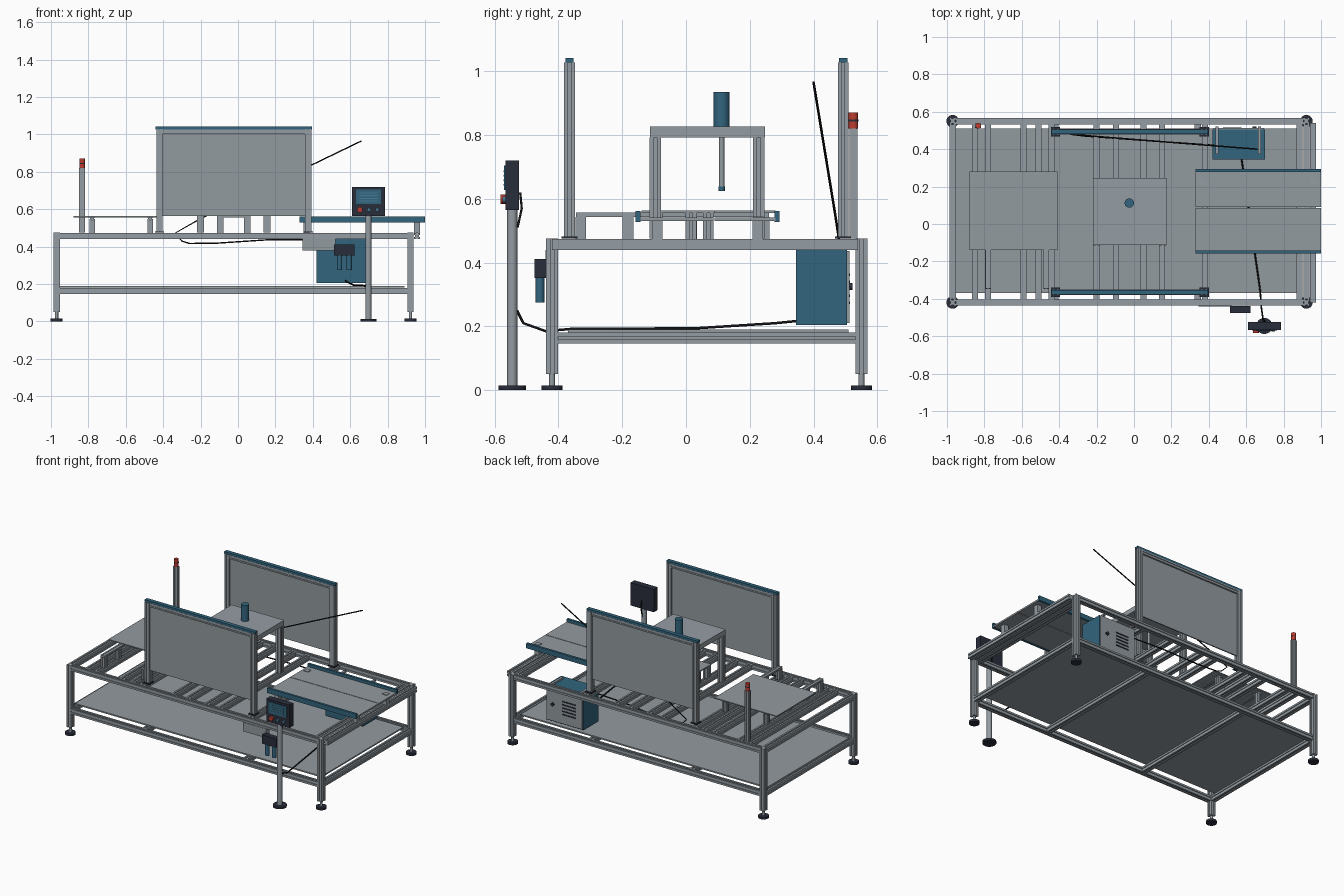
import bpy, bmesh, math
from mathutils import Vector


def material(name, rgb):
    m = bpy.data.materials.new(name)
    m.diffuse_color = (*rgb, 1)
    return m


STEEL = material("aluminium", (0.30, 0.34, 0.37))
SHEET = material("sheet_grey", (0.29, 0.325, 0.35))
BLUE = material("petrol_blue", (0.032, 0.13, 0.21))
DARK = material("dark_slate", (0.022, 0.027, 0.043))
BLACK = material("cable_black", (0.008, 0.008, 0.01))
RED = material("signal_red", (0.5, 0.045, 0.03))
GLASS = material("screen_blue", (0.06, 0.2, 0.3))


def finish(name, bm, mat):
    bmesh.ops.recalc_face_normals(bm, faces=bm.faces)
    me = bpy.data.meshes.new(name)
    bm.to_mesh(me)
    bm.free()
    me.materials.append(mat)
    ob = bpy.data.objects.new(name, me)
    bpy.context.collection.objects.link(ob)
    return ob


def box(name, x0, x1, y0, y1, z0, z1, mat=STEEL):
    bm = bmesh.new()
    bmesh.ops.create_cube(bm, size=1)
    for v in bm.verts:
        v.co = Vector(((x0 + x1) / 2 + v.co.x * (x1 - x0),
                       (y0 + y1) / 2 + v.co.y * (y1 - y0),
                       (z0 + z1) / 2 + v.co.z * (z1 - z0)))
    return finish(name, bm, mat)


def beam(name, axis, a, b, u, v, w=0.034, h=0.034):
    """Slotted extrusion along an axis; u, v are its centre on the other two axes."""
    quarter = [(-.5, -.5), (-.14, -.5), (-.14, -.36), (.14, -.36), (.14, -.5)]
    pts = []
    for k in range(4):
        c, s = round(math.cos(k * math.pi / 2)), round(math.sin(k * math.pi / 2))
        pts += [(p * c - q * s, p * s + q * c) for p, q in quarter]
    bm = bmesh.new()
    ends = []
    for t in (a, b):
        ring = []
        for p, q in pts:
            co = [u + p * w, v + q * h]
            co.insert("xyz".index(axis), t)
            ring.append(bm.verts.new(co))
        bm.faces.new(ring)
        ends.append(ring)
    for i in range(len(pts)):
        j = (i + 1) % len(pts)
        bm.faces.new((ends[0][i], ends[0][j], ends[1][j], ends[1][i]))
    return finish(name, bm, STEEL)


def cylinder(name, x, y, z0, z1, r, mat, along="z"):
    bpy.ops.mesh.primitive_cylinder_add(vertices=28, radius=r, depth=z1 - z0)
    ob = bpy.context.object
    if along == "y":   # z0, z1 then span y, and y is the height
        ob.rotation_euler.x = math.pi / 2
        ob.location = (x, (z0 + z1) / 2, y)
    else:
        ob.location = (x, y, (z0 + z1) / 2)
    ob.name = name
    ob.data.materials.append(mat)
    bpy.ops.object.shade_smooth_by_angle()
    return ob


def cable(name, pts, r=0.004):
    cu = bpy.data.curves.new(name, "CURVE")
    cu.dimensions = "3D"
    cu.bevel_depth = r
    cu.bevel_resolution = 1
    sp = cu.splines.new("POLY")
    sp.points.add(len(pts) - 1)
    for p, co in zip(sp.points, pts):
        p.co = (*co, 1)
    cu.materials.append(BLACK)
    bpy.context.collection.objects.link(bpy.data.objects.new(name, cu))


# main frame: corner posts, feet, upper and lower rails
XL, XR, YF, YB = -0.97, 0.922, -0.42, 0.55
for x in (XL, XR):
    for y in (YF, YB):
        beam("corner_post", "z", 0.05, 0.475, x, y, 0.034, 0.038)
        cylinder("foot_stem", x, y, 0.012, 0.052, 0.009, STEEL)
        cylinder("foot_pad", x, y, 0, 0.015, 0.033, DARK)
for z in (0.457, 0.163):
    for y in (YF, YB):
        beam("long_rail", "x", XL + 0.017, XR - 0.017, y, z)
    for x in (XL, XR):
        beam("end_rail", "y", YF + 0.019, YB - 0.019, x, z)

# lower shelf with bearers
box("shelf", -0.97, 0.89, -0.37, 0.51, 0.181, 0.19, SHEET)
for x in (-0.42, 0.34):
    beam("shelf_bearer", "y", YF + 0.017, YB - 0.017, x, 0.163)

# upper cross members
for x in (-0.85, -0.78, -0.59, -0.51, -0.44, -0.2, -0.095, 0.05, 0.15, 0.38, 0.885):
    beam("cross_member", "y", YF + 0.017, YB - 0.017, x, 0.457, 0.032)
beam("outer_end_rail", "y", -0.42, 0.54, 0.957, 0.457, 0.032)

# loading table on the left
box("table_plate", -0.88, -0.41, -0.14, 0.28, 0.556, 0.563, SHEET)
for x in (-0.78, -0.47):
    beam("table_strip", "y", -0.345, 0.26, x, 0.55, 0.03, 0.014)
    for y in (-0.33, -0.182, 0.017, 0.245):
        beam("table_post", "z", 0.474, 0.543, x, y, 0.03)

# two guard screens
for y in (-0.365, 0.493):
    box("guard_panel", -0.41, 0.365, y - 0.004, y + 0.004, 0.565, 1.0, SHEET)
    for x in (-0.42, 0.375):
        beam("guard_post", "z", 0.475, 1.028, x, y)
        box("guard_foot", x - 0.025, x + 0.025, y - 0.025, y + 0.025, 0.475, 0.482, DARK)
    beam("guard_rail", "x", -0.41, 0.365, y, 1.014, 0.028, 0.026)
    box("guard_cap", -0.44, 0.395, y - 0.013, y + 0.013, 1.027, 1.042, BLUE)

# press gantry
box("gantry_top", -0.22, 0.175, -0.113, 0.247, 0.793, 0.827)
for x in (-0.2, 0.155):
    for y in (-0.096, 0.228):
        beam("gantry_post", "z", 0.475, 0.793, x, y, 0.036, 0.036)
cylinder("press_cylinder", -0.025, 0.112, 0.827, 0.935, 0.025, BLUE)
cylinder("press_rod", -0.025, 0.112, 0.638, 0.8, 0.008, STEEL)
cylinder("press_tip", -0.025, 0.112, 0.624, 0.638, 0.01, BLUE)
box("work_plate", -0.113, 0.067, -0.11, 0.09, 0.555, 0.563, SHEET)
for x in (-0.095, 0.05):
    for y in (-0.09, 0.016, 0.07):
        beam("work_post", "z", 0.474, 0.555, x, y)

# conveyor on the right
for y0, y1 in ((-0.142, 0.086), (0.09, 0.28)):
    box("conveyor_bed", 0.33, 1.0, y0, y1, 0.53, 0.541, SHEET)
for y in (-0.15, 0.285):
    box("conveyor_rail", 0.33, 1.0, y - 0.008, y + 0.008, 0.528, 0.561, BLUE)
for x in (0.365, 0.957):
    for y in (-0.09, 0.225):
        box("conveyor_post", x - 0.016, x + 0.016, y - 0.016, y + 0.016, 0.474, 0.53)
    box("bed_block", x - 0.017, x + 0.017, 0.21, 0.243, 0.541, 0.545, STEEL)

# electrical cabinet hung below the rear rail
box("cabinet", 0.42, 0.70, 0.345, 0.505, 0.205, 0.44, BLUE)
box("cabinet_door", 0.425, 0.695, 0.505, 0.512, 0.21, 0.437, SHEET)
for x in (0.445, 0.67):
    box("cabinet_hanger", x - 0.008, x + 0.008, 0.375, 0.52, 0.44, 0.452)
for i in range(5):
    z = 0.27 + i * 0.022
    box("vent_slot", 0.475, 0.575, 0.512, 0.515, z, z + 0.008, DARK)
cylinder("door_knob", 0.645, 0.325, 0.51, 0.522, 0.011, DARK, "y")

# control box and air units on the front rail
box("junction_box", 0.345, 0.52, -0.44, -0.405, 0.378, 0.44, SHEET)
box("valve_block", 0.513, 0.622, -0.475, -0.438, 0.352, 0.412, DARK)
for x in (0.543, 0.595):
    cylinder("air_bowl", x, -0.458, 0.275, 0.353, 0.014, BLUE)

# operator panel on its pole
PX, PY = 0.697, -0.545
cylinder("pole_foot", PX, PY, 0, 0.014, 0.043, DARK)
cylinder("pole", PX, PY, 0.012, 0.58, 0.016, STEEL)
box("panel_case", 0.61, 0.785, -0.566, -0.524, 0.565, 0.72, DARK)
box("panel_screen", 0.63, 0.765, -0.57, -0.565, 0.628, 0.705, BLUE)
for i in range(4):
    z = 0.642 + i * 0.014
    box("screen_line", 0.65, 0.745, -0.572, -0.569, z, z + 0.005, GLASS)
cylinder("stop_button", 0.652, 0.598, -0.582, -0.565, 0.015, RED, "y")
for x in (0.70, 0.745):
    cylinder("panel_button", x, 0.598, -0.576, -0.565, 0.01, GLASS, "y")

# signal tower
beam("tower_post", "z", 0.475, 0.82, -0.833, 0.525, 0.032, 0.024)
cylinder("tower_base_lamp", -0.833, 0.525, 0.82, 0.843, 0.015, RED)
cylinder("tower_ring", -0.833, 0.525, 0.843, 0.848, 0.0155, DARK)
cylinder("tower_top_lamp", -0.833, 0.525, 0.848, 0.87, 0.015, RED)

# cables
cable("overhead_cable", [(0.66, 0.40, 0.965), (-0.2, 0.468, 0.55), (-0.34, 0.48, 0.47),
                         (-0.3, 0.475, 0.43), (-0.26, 0.47, 0.417), (-0.12, 0.46, 0.418),
                         (0.15, 0.44, 0.436), (0.44, 0.42, 0.438)])
cable("floor_cable", [(0.575, 0.35, 0.217), (0.585, 0.28, 0.21), (0.62, 0.03, 0.194),
                      (0.675, -0.36, 0.192), (0.68, -0.44, 0.185), (0.69, -0.51, 0.21),
                      (0.695, -0.53, 0.25)], 0.0045)
cable("panel_cable", [(0.70, -0.52, 0.62), (0.70, -0.515, 0.57), (0.70, -0.528, 0.51)])
